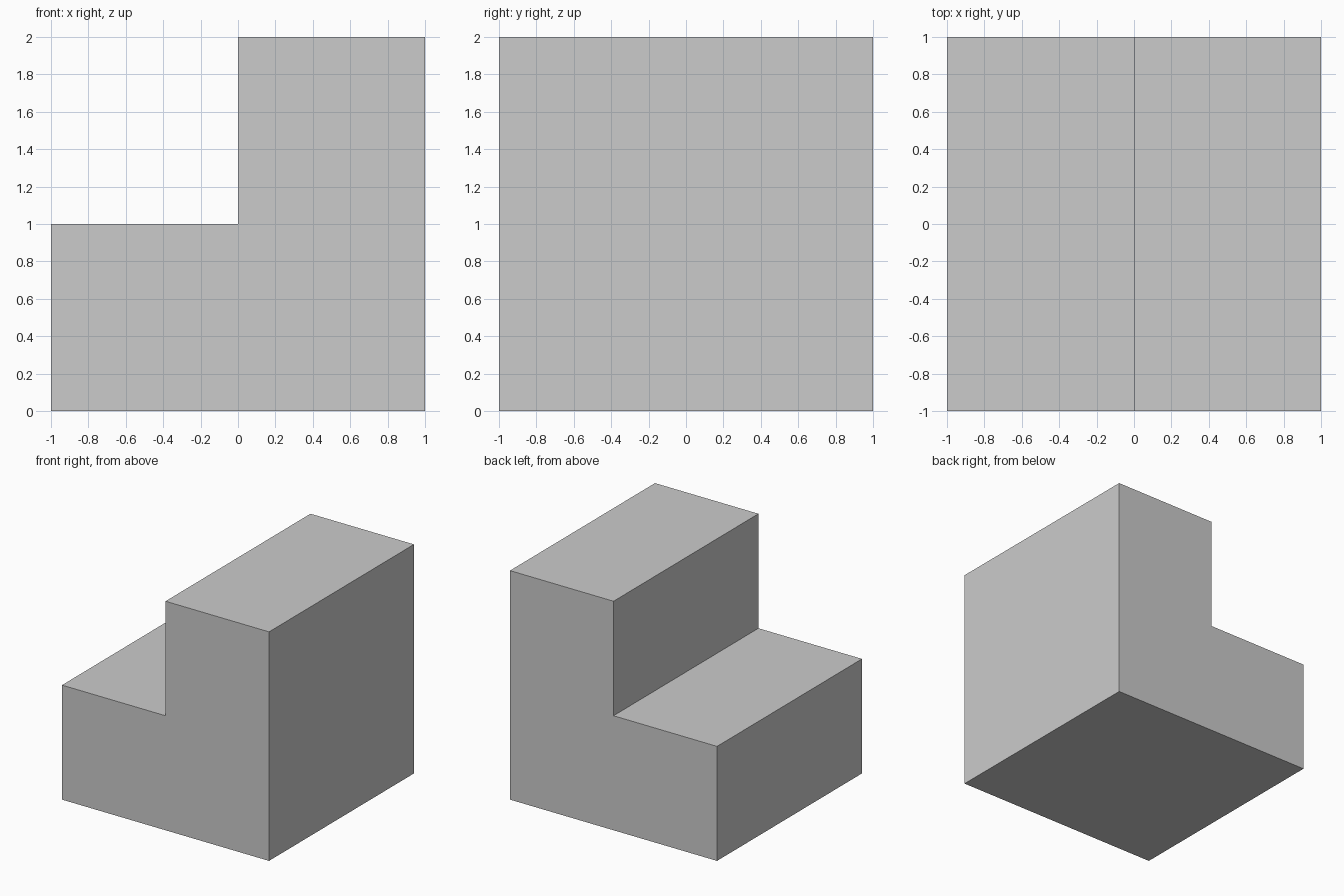
import bpy
import bmesh

if "Cube" in bpy.data.objects:
    bpy.data.objects.remove(bpy.data.objects["Cube"])

# Stepped side profile in x, z
PROFILE = [(-1, 0), (1, 0), (1, 2), (0, 2), (0, 1), (-1, 1)]


def extrude_profile(name, profile, y_front, y_back):
    bm = bmesh.new()
    face = bm.faces.new([bm.verts.new((x, y_front, z)) for x, z in profile])
    result = bmesh.ops.extrude_face_region(bm, geom=[face], use_keep_orig=True)
    verts = [g for g in result["geom"] if isinstance(g, bmesh.types.BMVert)]
    bmesh.ops.translate(bm, verts=verts, vec=(0, y_back - y_front, 0))
    bmesh.ops.recalc_face_normals(bm, faces=bm.faces)
    mesh = bpy.data.meshes.new(name)
    bm.to_mesh(mesh)
    bm.free()
    obj = bpy.data.objects.new(name, mesh)
    bpy.context.collection.objects.link(obj)
    return obj


# Two-step block
extrude_profile("stair_block", PROFILE, -1, 1)
